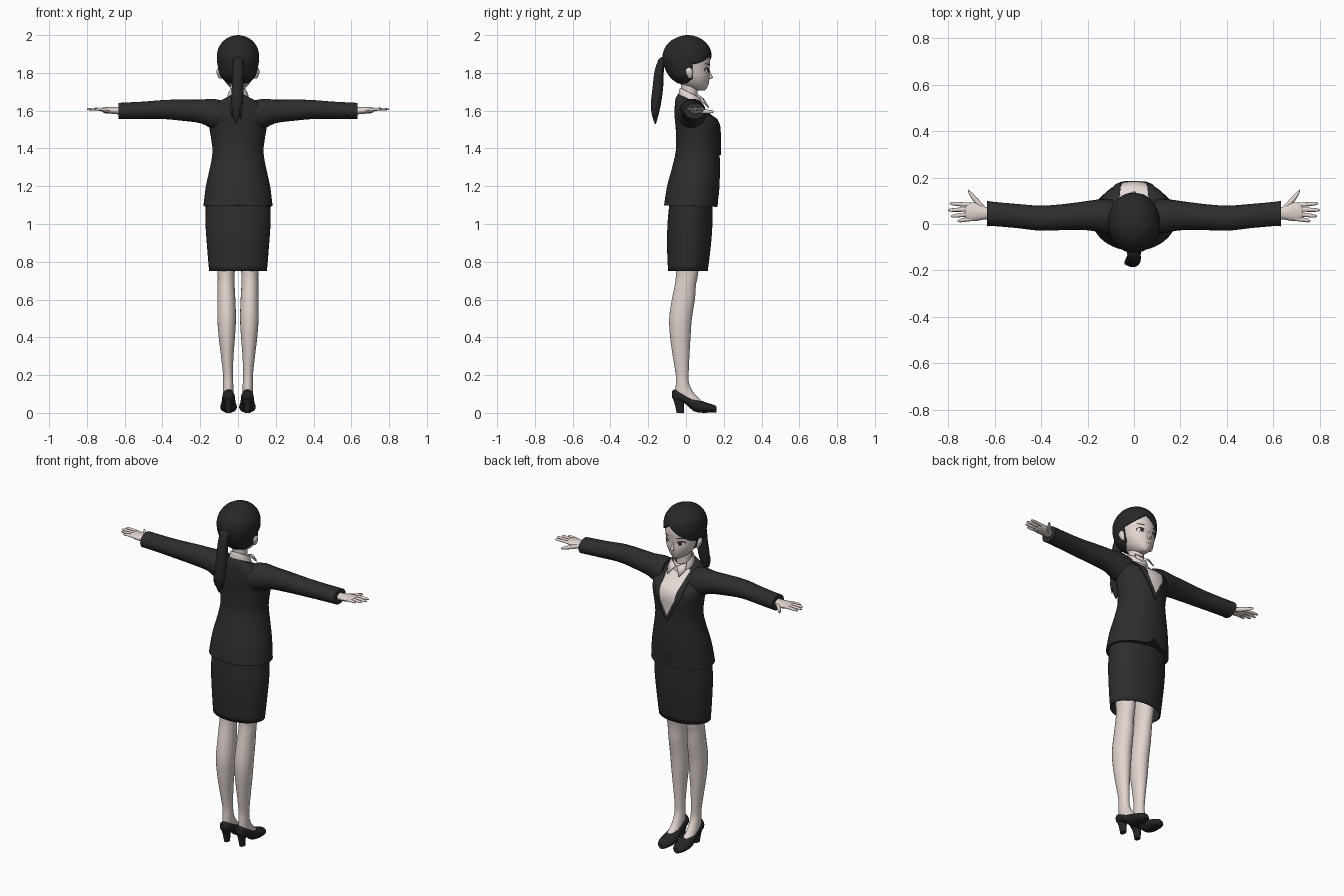
import bpy, bmesh, math
from mathutils import Vector
from mathutils.bvhtree import BVHTree

cube = bpy.data.objects.get("Cube")
if cube:
    bpy.data.objects.remove(cube)


def material(name, r, g, b):
    m = bpy.data.materials.new(name)
    m.use_nodes = True
    m.diffuse_color = (r, g, b, 1)
    node = next(n for n in m.node_tree.nodes if n.type == 'BSDF_PRINCIPLED')
    node.inputs["Base Color"].default_value = (r, g, b, 1)
    node.inputs["Roughness"].default_value = 0.8
    return m


SUIT = material("charcoal suit", .026, .026, .027)
HAIR = material("black hair", .021, .021, .022)
SHOE = material("black leather", .018, .018, .019)
SKIN = material("pale skin", .75, .66, .62)
SHIRT = material("white shirt", .78, .70, .67)
WHITE = material("eye white", .85, .85, .85)
DARK = material("eye brown", .03, .022, .02)
LIP = material("lip pink", .5, .27, .25)
made = []


def add(name, bm, mats, mirror=False):
    bmesh.ops.recalc_face_normals(bm, faces=bm.faces)
    me = bpy.data.meshes.new(name)
    bm.to_mesh(me)
    bm.free()
    for m in mats:
        me.materials.append(m)
    ob = bpy.data.objects.new(name, me)
    bpy.context.collection.objects.link(ob)
    if mirror:
        ob.modifiers.new("Mirror", 'MIRROR')
    made.append(ob)
    return ob


def spline(rows, steps):
    """Smooth rows of numbers with a Catmull-Rom curve."""
    out = []
    for i in range(len(rows) - 1):
        a, b, c, d = (rows[min(max(k, 0), len(rows) - 1)] for k in range(i - 1, i + 3))
        for s in range(steps):
            t = s / steps
            out.append([q + t / 2 * (r - p + t * (2*p - 5*q + 4*r - e + t * (3*q - p - 3*r + e)))
                        for p, q, r, e in zip(a, b, c, d)])
    return out + [list(rows[-1])]


def loft(rows, axis=2, seg=24, steps=3, caps=(True, True)):
    """Rows: centre x, y, z, two radii across the axis, optional tilt in y."""
    bm = bmesh.new()
    u, v = (axis + 1) % 3, (axis + 2) % 3
    rings = []
    for row in spline(rows, steps):
        ring = []
        for k in range(seg):
            a = math.tau * k / seg
            co = Vector(row[:3])
            co[u] += row[3] * math.cos(a)
            co[v] += row[4] * math.sin(a)
            if len(row) > 5:
                co.z += row[5] * (co.y - row[1])
            ring.append(bm.verts.new(co))
        rings.append(ring)
    for lo, hi in zip(rings, rings[1:]):
        for k in range(seg):
            n = (k + 1) % seg
            bm.faces.new((lo[k], lo[n], hi[n], hi[k]))
    for ring, on in zip((rings[0], rings[-1]), caps):
        if on:
            bm.faces.new(ring)
    return bm


def body(rows, **kw):
    """Rows: z, half width, back y, front y, optional tilt."""
    return loft([(0, (b + f) / 2, z, w, (f - b) / 2, *t) for z, w, b, f, *t in rows], **kw)


def cut(bm, co, no, y_min):
    faces = [f for f in bm.faces if f.calc_center_median().y > y_min]
    geom = set(faces)
    for f in faces:
        geom.update(f.edges, f.verts)
    bmesh.ops.bisect_plane(bm, geom=list(geom), plane_co=co, plane_no=no, dist=1e-5)


# Jacket body with open neck and raised lapels
bm = body([(1.095, .183, -.116, .17, -.03), (1.2, .17, -.1, .177, 0), (1.3, .148, -.073, .18, 0),
           (1.38, .135, -.055, .178, 0), (1.45, .142, -.052, .181, 0), (1.51, .152, -.055, .183, 0),
           (1.56, .158, -.06, .166, -.05), (1.597, .15, -.06, .135, -.2),
           (1.637, .11, -.055, .1, -.35), (1.66, .058, -.042, .08, -.45)], seg=48)
for v in bm.verts:
    if v.co.z < 1.12 and v.co.y > .1 and abs(v.co.x) < .04:
        v.co.z += .04 - abs(v.co.x)
NECK = [(0, 1.40), (.05, 1.50), (.072, 1.66)]
LAPEL = [(0, 1.365), (.088, 1.53), (.09, 1.66)]
for line in (NECK, LAPEL):
    for (x0, z0), (x1, z1) in zip(line, line[1:]):
        for s in (-1, 1):
            cut(bm, (s * x0, 0, z0), (s * (z1 - z0), 0, x0 - x1), .05)


def within(f, line):
    c = f.calc_center_median()
    if c.y < .05 or c.z < line[0][1]:
        return False
    for (x0, z0), (x1, z1) in zip(line, line[1:]):
        if c.z <= z1:
            return abs(c.x) < x0 + (x1 - x0) * (c.z - z0) / (z1 - z0) - .0005
    return abs(c.x) < line[-1][0]


for f in bm.faces:
    f.material_index = int(within(f, NECK))
strip = [f for f in bm.faces if within(f, LAPEL) and not within(f, NECK)]
grown = bmesh.ops.extrude_face_region(bm, geom=strip)["geom"]
bmesh.ops.translate(bm, vec=(0, .006, 0), verts=[g for g in grown if isinstance(g, bmesh.types.BMVert)])
add("jacket", bm, [SUIT, SHIRT])

# Sleeves, skirt
add("sleeves", loft([(.09, .03, 1.58, .075, .075), (.14, .035, 1.585, .072, .078),
                     (.2, .036, 1.596, .063, .062), (.3, .03, 1.603, .056, .056),
                     (.4, .025, 1.606, .054, .05), (.5, .034, 1.602, .052, .046),
                     (.6, .043, 1.599, .052, .044), (.633, .045, 1.598, .055, .043)], axis=0), [SUIT], True)
skirt = add("skirt", body([(1.14, .17, -.085, .14), (1.0, .172, -.098, .14), (.87, .163, -.1, .13),
                           (.75, .153, -.095, .115)], seg=40, caps=(True, False)), [SUIT])
skirt.modifiers.new("Cloth", 'SOLIDIFY').thickness = .006

# Hands
add("palms", loft([(.6, .045, 1.6, .026, .02), (.64, .047, 1.6, .027, .019), (.68, .052, 1.602, .039, .017),
                   (.715, .053, 1.605, .038, .012), (.727, .053, 1.606, .028, .006)], axis=0, seg=16), [SKIN], True)
for label, y0, x1, y1 in (("little", .022, .76, .014), ("ring", .043, .787, .034),
                          ("middle", .063, .8, .06), ("index", .082, .793, .088)):
    add(label + "_fingers", loft([(.695, y0, 1.605, .009, .008), ((.7 + x1) / 2, (y0 + y1) / 2, 1.608, .009, .008),
                                  (x1 - .01, y1, 1.608, .007, .006), (x1, y1, 1.607, .002, .002)],
                                 axis=0, seg=10, steps=2), [SKIN], True)
add("thumbs", loft([(.64, .06, 1.597, .014, .012), (.67, .09, 1.596, .017, .012), (.695, .118, 1.595, .014, .01),
                    (.71, .138, 1.595, .008, .007), (.715, .146, 1.595, .002, .002)], axis=0, seg=12), [SKIN], True)

# Legs and shoes
add("legs", loft([(.07, .01, .98, .06, .075), (.063, .006, .75, .046, .06), (.063, -.003, .68, .045, .056),
                  (.061, -.014, .6, .047, .061), (.06, -.029, .5, .049, .06), (.059, -.03, .4, .043, .054),
                  (.057, -.026, .3, .033, .044), (.053, -.02, .2, .026, .034), (.052, -.018, .15, .027, .036),
                  (.052, -.004, .1, .028, .05), (.052, .03, .06, .03, .058)]), [SKIN], True)
add("shoes", loft([(.05, -.073, .098, .018, .012), (.05, -.056, .092, .032, .03), (.05, -.01, .08, .028, .034),
                   (.05, .04, .047, .037, .038), (.05, .08, .033, .032, .044), (.05, .12, .026, .025, .041),
                   (.05, .15, .021, .02, .029), (.05, .162, .018, .014, .014)], axis=1), [SHOE], True)
add("shoe_heels", loft([(.05, -.03, 0, .014, .02), (.05, -.034, .04, .018, .024),
                        (.05, -.04, .085, .028, .032)], seg=16), [SHOE], True)

# Neck and shirt collar
add("neck", body([(1.6, .046, -.035, .06), (1.68, .04, -.025, .06), (1.78, .042, -.03, .06)]), [SKIN])
collar = add("shirt_collar", body([(1.648, .062, -.04, .085, -.5), (1.675, .056, -.037, .082, -.5),
                                   (1.695, .05, -.032, .072, -.5)], caps=(False, False)), [SHIRT])
collar.modifiers.new("Cloth", 'SOLIDIFY').thickness = .005
bm = bmesh.new()
bm.faces.new([bm.verts.new(c) for c in ((.003, .09, 1.66), (.05, .062, 1.682), (.056, .085, 1.645), (.036, .118, 1.615))])
points = add("collar_points", bm, [SHIRT], True)
points.modifiers.new("Cloth", 'SOLIDIFY').thickness = .006

# Head, nose, ears
bm = body([(1.708, .014, .06, .1), (1.72, .036, .01, .111), (1.745, .062, -.035, .12), (1.78, .082, -.06, .126),
           (1.82, .091, -.075, .124), (1.87, .096, -.085, .128), (1.92, .088, -.08, .113),
           (1.96, .06, -.05, .075), (1.975, .02, -.01, .02)], seg=40)
face_tree = BVHTree.FromBMesh(bm)
add("head", bm, [SKIN])
add("nose", loft([(0, .116, 1.766, .006, .008), (0, .127, 1.774, .011, .015), (0, .124, 1.79, .007, .011),
                  (0, .118, 1.82, .005, .006)], seg=12), [SKIN])
add("ears", loft([(.092, .022, 1.77, .008, .008), (.098, .02, 1.785, .011, .014), (.102, .016, 1.81, .012, .02),
                  (.098, .014, 1.83, .006, .01)], seg=12), [SKIN], True)


def patch(name, x, z, rx, rz, lift, mat, slope=0, mirror=True):
    """Thin painted oval laid on the face."""
    bm = bmesh.new()
    bmesh.ops.create_circle(bm, cap_ends=True, cap_tris=True, segments=20, radius=1)
    for v in bm.verts:
        px, pz = x + v.co.x * rx, z + v.co.y * rz + slope * v.co.x * rx
        hit = face_tree.ray_cast(Vector((px, .4, pz)), Vector((0, -1, 0)))[0]
        v.co = (px, hit.y + lift, pz)
    add(name, bm, [mat], mirror)


patch("eye_lashes", .044, 1.815, .022, .014, .002, DARK, .1)
patch("eye_whites", .044, 1.812, .019, .011, .004, WHITE, .1)
patch("irises", .043, 1.813, .009, .011, .006, DARK)
patch("eyebrows", .046, 1.846, .022, .003, .003, DARK, .1)
patch("mouth", 0, 1.744, .017, .004, .003, LIP, 0, False)

# Hair cap with a parted fringe opening
bm = body([(1.745, .055, -.045, .06), (1.775, .088, -.083, .09), (1.82, .104, -.11, .125), (1.88, .112, -.125, .136),
           (1.93, .104, -.113, .127), (1.97, .077, -.08, .095), (1.992, .04, -.035, .055),
           (2.0, .006, 0, .02)], seg=48)
PART_X, PART_Z, FALL, EDGE = .02, 1.91, .75, .035
cut(bm, (0, EDGE, 0), (0, 1, 0), -1)
for s in (-1, 1):
    cut(bm, (PART_X, 0, PART_Z), (s * FALL, 0, 1), EDGE)
opening = []
for f in bm.faces:
    c = f.calc_center_median()
    if c.y > EDGE and c.z < PART_Z - FALL * abs(c.x - PART_X):
        opening.append(f)
bmesh.ops.delete(bm, geom=opening, context='FACES')
hair = add("hair", bm, [HAIR])
hair.modifiers.new("Thickness", 'SOLIDIFY').thickness = .012

# Ponytail, its tie and loose tips
add("ponytail", loft([(0, -.105, 1.87, .018, .016), (0, -.13, 1.857, .026, .02), (0, -.143, 1.8, .03, .025),
                      (-.002, -.149, 1.72, .031, .028), (-.006, -.159, 1.64, .032, .027),
                      (-.01, -.163, 1.58, .022, .018), (-.01, -.162, 1.53, .003, .003)]), [HAIR])
add("hair_tie", loft([(0, -.118, 1.885, .015, .012), (0, -.124, 1.868, .03, .024),
                      (0, -.128, 1.85, .028, .022)], seg=16), [HAIR])
for label, x, z in (("left", .014, 1.555), ("right", -.032, 1.565)):
    add(label + "_ponytail_tip", loft([(x / 2, -.158, 1.66, .015, .018), (x, -.166, 1.61, .01, .012),
                                       (x, -.166, z, .002, .002)], seg=10), [HAIR])

# Smooth shading with crisp edges
bpy.ops.object.select_all(action='DESELECT')
for ob in made:
    ob.select_set(True)
bpy.context.view_layer.objects.active = made[0]
bpy.ops.object.shade_smooth_by_angle(angle=math.radians(42))
